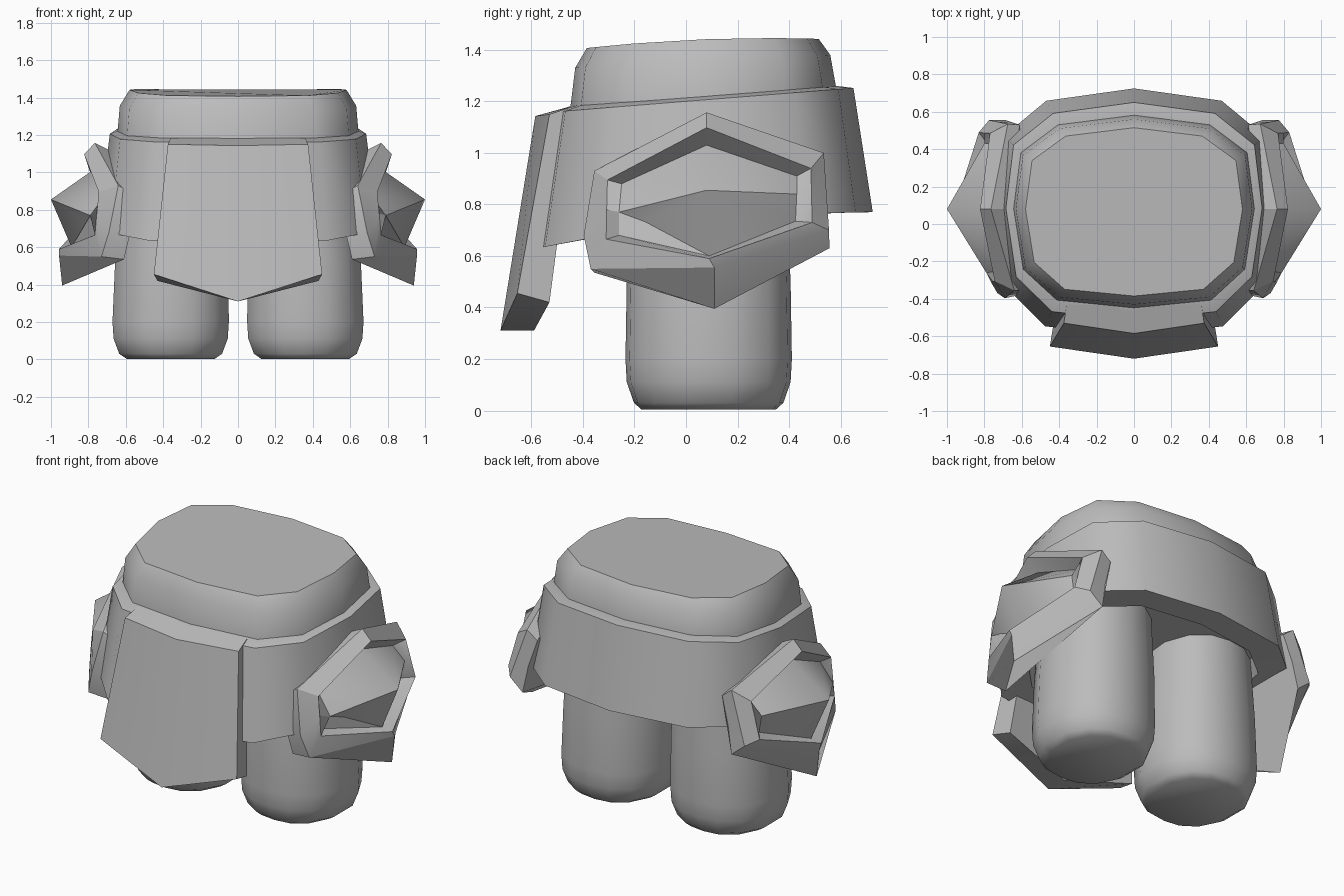
import bpy
import bmesh
from math import radians

cube = bpy.data.objects.get("Cube")
if cube:
    bpy.data.objects.remove(cube, do_unlink=True)

grey = bpy.data.materials.new("plain grey")
grey.use_nodes = True
GREY = (0.5, 0.5, 0.5, 1)
grey.diffuse_color = GREY
grey.node_tree.nodes["Principled BSDF"].inputs["Base Color"].default_value = GREY


def loft(name, rings, side=1, apex=None, smooth=48):
    """Join closed rings of points, capping the first and closing the last."""
    bm = bmesh.new()
    loops = [[bm.verts.new((x * side, y, z)) for x, y, z in r] for r in rings]
    n = len(loops[0])
    for low, high in zip(loops, loops[1:]):
        for i in range(n):
            j = (i + 1) % n
            bm.faces.new((low[i], low[j], high[j], high[i]))
    bm.faces.new(loops[0])
    if apex:
        tip = bm.verts.new((apex[0] * side, apex[1], apex[2]))
        for i in range(n):
            bm.faces.new((loops[-1][i], loops[-1][(i + 1) % n], tip))
    else:
        bm.faces.new(loops[-1])
    bmesh.ops.recalc_face_normals(bm, faces=bm.faces)
    mesh = bpy.data.meshes.new(name)
    bm.to_mesh(mesh)
    bm.free()
    mesh.materials.append(grey)
    obj = bpy.data.objects.new(name, mesh)
    bpy.context.collection.objects.link(obj)
    bpy.ops.object.select_all(action="DESELECT")
    obj.select_set(True)
    bpy.context.view_layer.objects.active = obj
    bpy.ops.object.shade_smooth_by_angle(angle=radians(smooth))
    return obj


# Twelve-sided body outline, right half mirrored
HALF = [(0, 1), (.63, .9), (.94, .61), (1, .03), (.92, -.6), (.64, -.92), (0, -1)]
OUTLINE = HALF + [(-x, y) for x, y in HALF[-2:0:-1]]


def body_ring(half_width, front, back, z, slope, bend=0):
    mid, half = (front + back) / 2, (back - front) / 2
    pts = [(u * half_width, mid + v * half) for u, v in OUTLINE]
    return [(x, y, z + slope * y + bend * y * y) for x, y in pts]


# Waist block with a chamfered, slightly domed and tilted top
loft("waist", [
    body_ring(.65, -.46, .59, 1.08, .07),
    body_ring(.645, -.45, .585, 1.2, .07),
    body_ring(.632, -.43, .56, 1.352, .05),
    body_ring(.58, -.385, .515, 1.438, .05, -.08)])

# Flared skirt: recessed underside, thick hem, sloped upper rim
loft("skirt", [
    body_ring(.59, -.43, .54, .84, .1),
    body_ring(.60, -.44, .57, .725, .12, -.08),
    body_ring(.745, -.6, .725, .725, .12, -.08),
    body_ring(.685, -.515, .65, 1.2, .08),
    body_ring(.64, -.45, .59, 1.215, .075)])

# Front flap: pointed slab with a central crease, top flush with the rim
flap_front = [(-.375, -.53, 1.15), (0, -.585, 1.143), (.375, -.53, 1.15),
              (.45, -.655, .455), (0, -.72, .31), (-.45, -.655, .455)]
flap_back = [(-.36, -.43, 1.183), (0, -.44, 1.183), (.36, -.43, 1.183),
             (.43, -.53, .42), (0, -.59, .31), (-.43, -.53, .42)]
flap = loft("front_flap", [flap_front, flap_back])
bm = bmesh.new()
bm.from_mesh(flap.data)
bm.verts.ensure_lookup_table()
for k in (0, 6):
    bmesh.ops.connect_verts(bm, verts=[bm.verts[k + 1], bm.verts[k + 4]])
bm.to_mesh(flap.data)
bm.free()

# Hip pads: plate, raised rim, recess floor. Each loop runs from the top
# corner round the back edge, the bottom corner and the front edge
pad = [
    [(.69, .08, 1.12), (.61, .53, .95), (.66, .545, .79), (.69, .557, .63),
     (.94, .11, .395), (.61, -.355, .535), (.57, -.37, .70), (.57, -.35, .89)],
    [(.765, .08, 1.157), (.675, .535, 1.0), (.725, .545, .85), (.775, .555, .70),
     (.957, .11, .555), (.73, -.37, .55), (.69, -.397, .68), (.64, -.356, .93)],
    [(.823, .08, 1.098), (.77, .485, .94), (.80, .487, .835), (.83, .49, .73),
     (.957, .09, .59), (.765, -.31, .665), (.755, -.308, .78), (.745, -.305, .895)]]
recess = [(.75, .08, 1.03), (.72, .43, .91), (.80, .43, .84), (.78, .425, .735),
          (.89, .09, .60), (.73, -.26, .68), (.79, -.26, .77), (.71, -.25, .88)]

# Legs: rounded columns, softly chamfered feet
LEG = [(1, .3), (.76, .73), (.4, .95), (0, 1)]
QUARTER = LEG + [(-x, y) for x, y in LEG[-2::-1]]
LEG_OUTLINE = QUARTER + [(-x, -y) for x, y in QUARTER]


def leg_ring(cx, half_x, half_y, z):
    return [(cx + u * half_x, .088 + v * half_y, z) for u, v in LEG_OUTLINE]


leg = [leg_ring(.36, .235, .26, .003), leg_ring(.36, .275, .29, .03),
       leg_ring(.36, .305, .318, .11), leg_ring(.36, .311, .323, .2),
       leg_ring(.355, .303, .318, .5), leg_ring(.35, .28, .30, .9)]

for label, side in (("left", 1), ("right", -1)):
    loft(label + "_hip_pad", pad + [recess], side, smooth=28)
    loft(label + "_pad_boss", [recess], side, apex=(1.0, .08, .855), smooth=52)
    loft(label + "_leg", leg, side)
